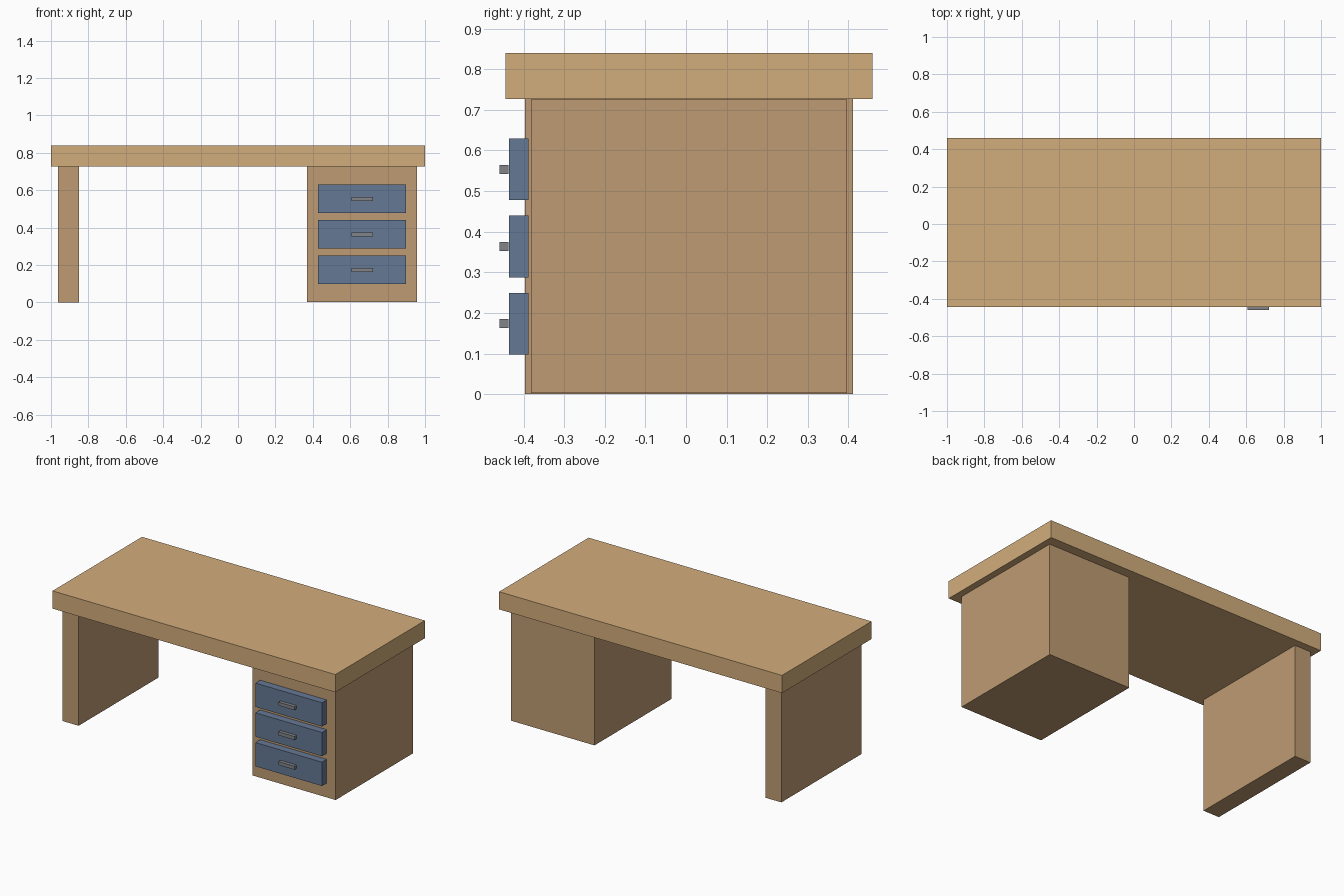
import bpy

if "Cube" in bpy.data.objects:
    bpy.data.objects.remove(bpy.data.objects["Cube"])


def material(name, color):
    m = bpy.data.materials.new(name)
    m.diffuse_color = (*color, 1)
    m.use_nodes = True
    m.node_tree.nodes["Principled BSDF"].inputs["Base Color"].default_value = m.diffuse_color
    return m


def box(name, x, y, z, mat):
    """Box spanning the given (min, max) ranges."""
    spans = (x, y, z)
    bpy.ops.mesh.primitive_cube_add(size=1, location=[(a + b) / 2 for a, b in spans])
    ob = bpy.context.object
    ob.name = name
    ob.scale = [b - a for a, b in spans]
    bpy.ops.object.transform_apply(location=False, rotation=False, scale=True)
    ob.data.materials.append(mat)
    return ob


light_wood = material("light_wood", (0.65, 0.42, 0.20))
wood = material("wood", (0.52, 0.33, 0.17))
blue = material("blue_paint", (0.13, 0.19, 0.30))
metal = material("grey_metal", (0.22, 0.23, 0.25))

# Desk top and its two supports
box("desk_top", (-1, 1), (-0.445, 0.459), (0.727, 0.84), light_wood)
box("side_leg", (-0.962, -0.849), (-0.397, 0.411), (0, 0.727), wood)
box("drawer_pedestal", (0.369, 0.958), (-0.382, 0.397), (0.003, 0.726), wood)

# Three drawers with bar handles
for i in range(3):
    z = 0.0975 + 0.19 * i
    box(f"drawer_front_{i + 1}", (0.428, 0.899), (-0.436, -0.388), (z, z + 0.152), blue)
    box(f"drawer_handle_{i + 1}", (0.607, 0.721), (-0.459, -0.437),
        (z + 0.065, z + 0.087), metal)
